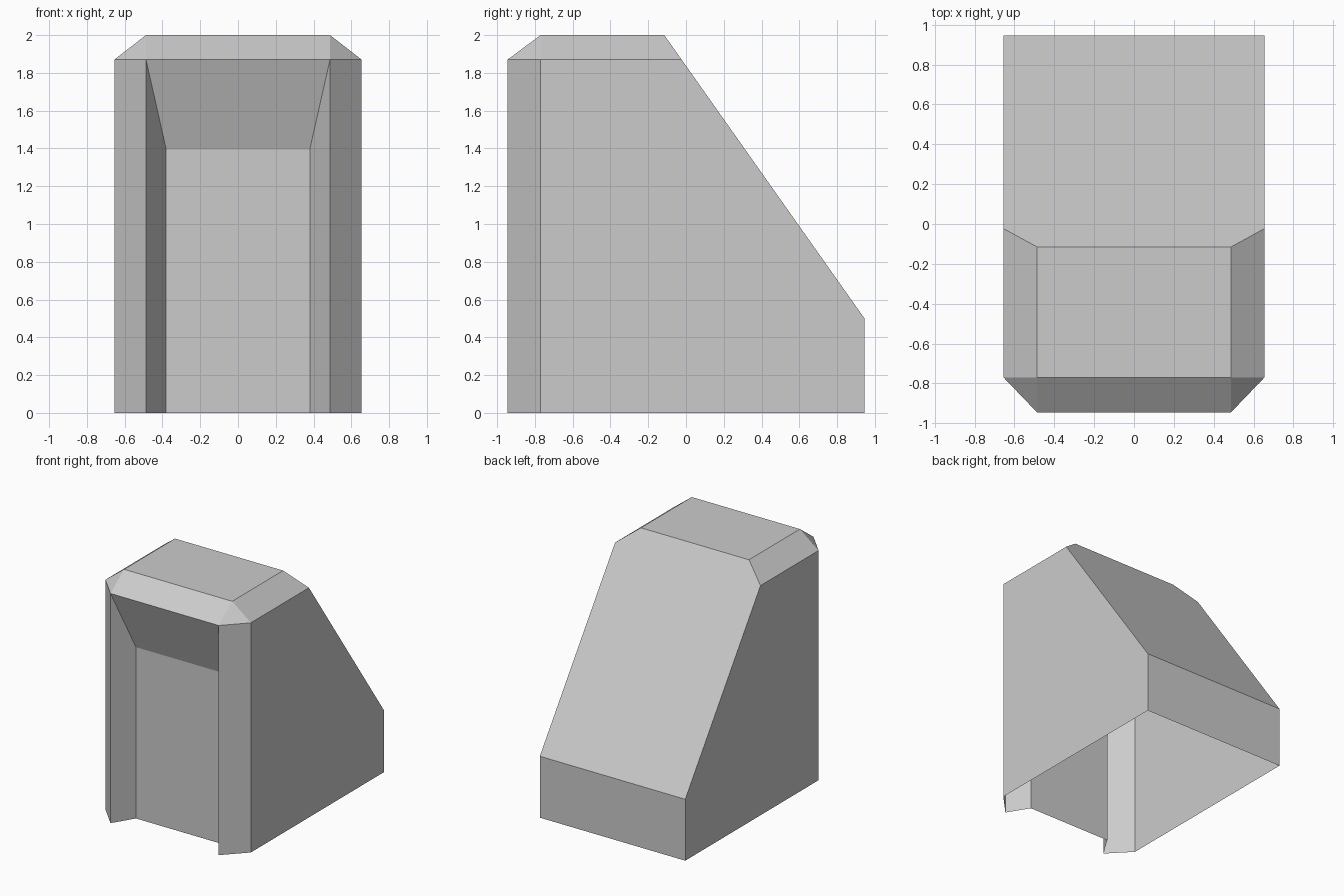
import bpy
import bmesh

cube = bpy.data.objects.get("Cube")
if cube:
    bpy.data.objects.remove(cube, do_unlink=True)

# Main dimensions
SIDE, INNER, PANEL = 0.655, 0.487, 0.38       # half widths
FRONT, SET_BACK, BACK = -0.945, -0.77, 0.945  # depths
TOP, SHOULDER, LINTEL, REAR_TOP = 2.0, 1.87, 1.395, 0.5
SLOPE_START, SLOPE_SHOULDER = -0.115, -0.023

# Corners of the left half, mirrored for the right half
corners = {
    "side_low": (SIDE, SET_BACK, 0), "side_high": (SIDE, SET_BACK, SHOULDER),
    "front_low": (INNER, FRONT, 0), "front_high": (INNER, FRONT, SHOULDER),
    "panel_low": (PANEL, SET_BACK, 0), "panel_high": (PANEL, SET_BACK, LINTEL),
    "top_front": (INNER, SET_BACK, TOP), "top_rear": (INNER, SLOPE_START, TOP),
    "slope_shoulder": (SIDE, SLOPE_SHOULDER, SHOULDER),
    "slope_low": (SIDE, BACK, REAR_TOP), "rear_low": (SIDE, BACK, 0),
}

bm = bmesh.new()
left = {n: bm.verts.new(p) for n, p in corners.items()}
right = {n: bm.verts.new((-x, y, z)) for n, (x, y, z) in corners.items()}


def pair(*names):
    """A face on the left and its mirror image on the right."""
    bm.faces.new([left[n] for n in names])
    bm.faces.new([right[n] for n in reversed(names)])


def span(*names):
    """A face running across the body from left to right."""
    bm.faces.new([left[n] for n in names] + [right[n] for n in reversed(names)])


# Side walls, front corner bevels and recess cheeks
pair("side_low", "rear_low", "slope_low", "slope_shoulder", "side_high")
pair("front_low", "side_low", "side_high", "front_high")
pair("panel_low", "front_low", "front_high", "panel_high")
# Bevelled roof edges and corners
pair("side_high", "slope_shoulder", "top_rear", "top_front")
pair("front_high", "side_high", "top_front")
span("front_high", "top_front")
# Roof, sloping back, rear wall, recessed panel and the recess ceiling
span("top_front", "top_rear")
span("top_rear", "slope_shoulder", "slope_low")
span("slope_low", "rear_low")
span("panel_low", "panel_high")
span("panel_high", "front_high")

# Make every face point outwards; the underside stays open
bmesh.ops.recalc_face_normals(bm, faces=bm.faces[:])
bm.normal_update()
roof = max(bm.faces, key=lambda f: f.calc_center_median().z)
if roof.normal.z < 0:
    bmesh.ops.reverse_faces(bm, faces=bm.faces[:])

mesh = bpy.data.meshes.new("housing_shell")
bm.to_mesh(mesh)
bm.free()

# Plain grey material
grey = bpy.data.materials.new("light_grey")
grey.use_nodes = True
colour = (0.6, 0.6, 0.6, 1)
grey.diffuse_color = colour
grey.node_tree.nodes["Principled BSDF"].inputs["Base Color"].default_value = colour
mesh.materials.append(grey)

housing = bpy.data.objects.new("housing_shell", mesh)
bpy.context.collection.objects.link(housing)
